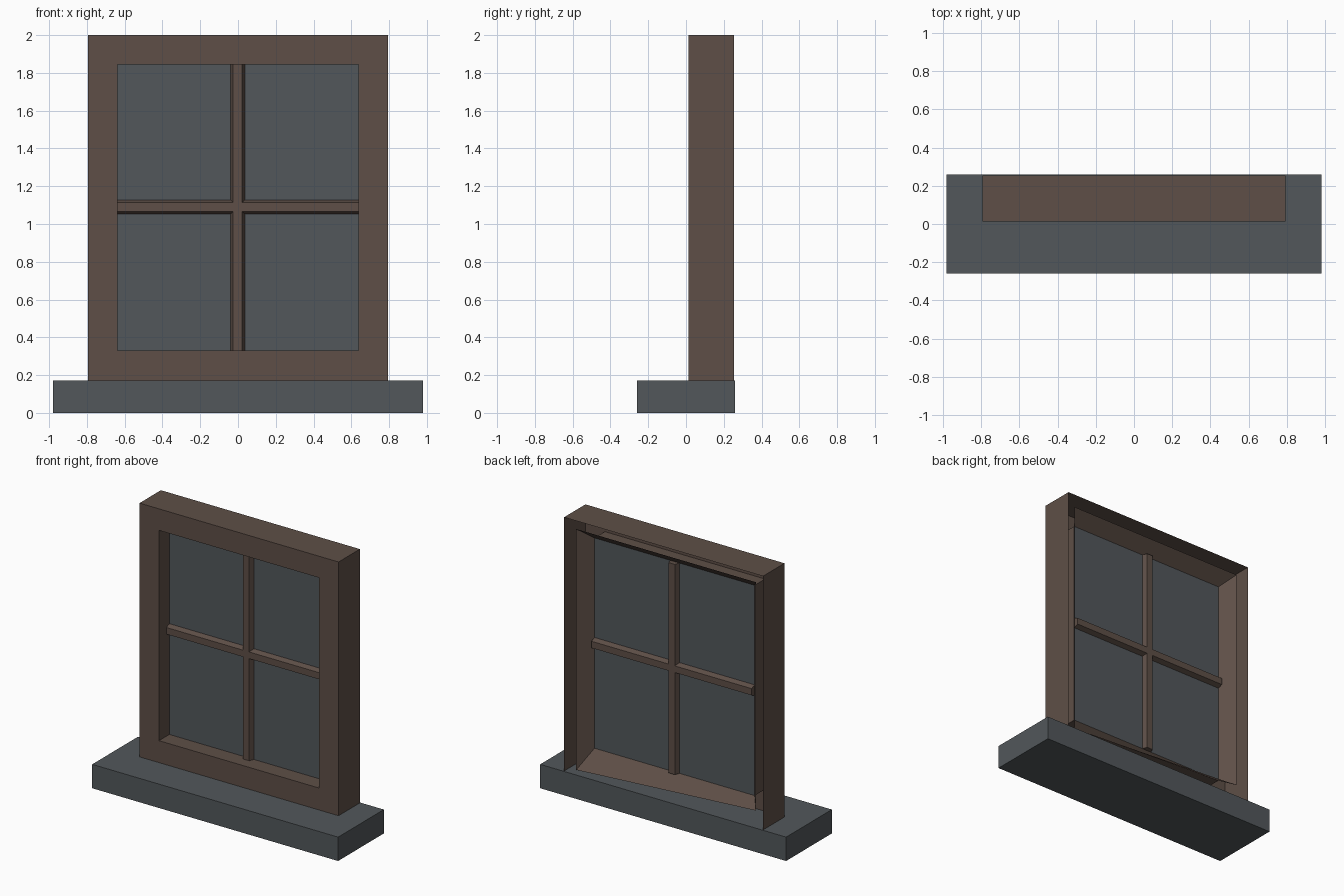
import bpy, bmesh

if "Cube" in bpy.data.objects:
    bpy.data.objects.remove(bpy.data.objects["Cube"])


def material(name, rgb):
    m = bpy.data.materials.new(name)
    m.diffuse_color = (*rgb, 1)
    m.use_nodes = True
    m.node_tree.nodes["Principled BSDF"].inputs["Base Color"].default_value = m.diffuse_color
    return m


BROWN = material("brown wood", (0.112, 0.078, 0.063))
GREY = material("slate grey", (0.084, 0.096, 0.104))


def finish(name, bm, mat):
    me = bpy.data.meshes.new(name)
    bm.to_mesh(me)
    bm.free()
    me.materials.append(mat)
    ob = bpy.data.objects.new(name, me)
    bpy.context.collection.objects.link(ob)
    return ob


def box(name, lo, hi, mat):
    bm = bmesh.new()
    bmesh.ops.create_cube(bm, size=1)
    for v in bm.verts:
        v.co = [l + (c + 0.5) * (h - l) for l, h, c in zip(lo, hi, v.co)]
    return finish(name, bm, mat)


# Stone sill
box("sill", (-0.98, -0.26, 0), (0.98, 0.26, 0.172), GREY)


# Frame: open-backed shell running outer wall, front face, reveal, rear splay
def loop(bm, half, y, top, bottom_left, bottom_right):
    return [bm.verts.new(p) for p in ((-half, y, bottom_left), (half, y, bottom_right),
                                      (half, y, top), (-half, y, top))]


GLASS_Y = 0.13
bm = bmesh.new()
rings = [
    loop(bm, 0.793, 0.255, 2.0, 0.16, 0.16),
    loop(bm, 0.793, 0.012, 2.0, 0.16, 0.16),
    loop(bm, 0.638, 0.012, 1.845, 0.33, 0.33),
    loop(bm, 0.638, GLASS_Y, 1.845, 0.33, 0.33),
    loop(bm, 0.716, 0.227, 1.925, 0.28, 0.19),
]
for a, b in zip(rings, rings[1:]):
    for i in range(4):
        j = (i + 1) % 4
        bm.faces.new((a[i], a[j], b[j], b[i]))
finish("frame", bm, BROWN)

# Glass pane
bm = bmesh.new()
bm.faces.new(loop(bm, 0.638, GLASS_Y, 1.845, 0.33, 0.33))
finish("glass", bm, GREY)


# Glazing bars: chamfered on both sides of the glass
def bar(name, start, end, centre, vertical):
    bm = bmesh.new()
    profile = [(-0.038, 0), (-0.024, -0.035), (0.024, -0.035),
               (0.038, 0), (0.024, 0.035), (-0.024, 0.035)]
    ends = []
    for t in (start, end):
        ends.append([bm.verts.new((centre + w, GLASS_Y + d, t) if vertical
                                  else (t, GLASS_Y + d, centre + w)) for w, d in profile])
    for i in range(6):
        j = (i + 1) % 6
        bm.faces.new((ends[0][i], ends[0][j], ends[1][j], ends[1][i]))
    for e in ends:
        bm.faces.new(e)
    bmesh.ops.recalc_face_normals(bm, faces=bm.faces)
    finish(name, bm, BROWN)


bar("vertical_bar", 0.33, 1.845, -0.002, True)
bar("horizontal_bar", -0.638, 0.638, 1.09, False)
